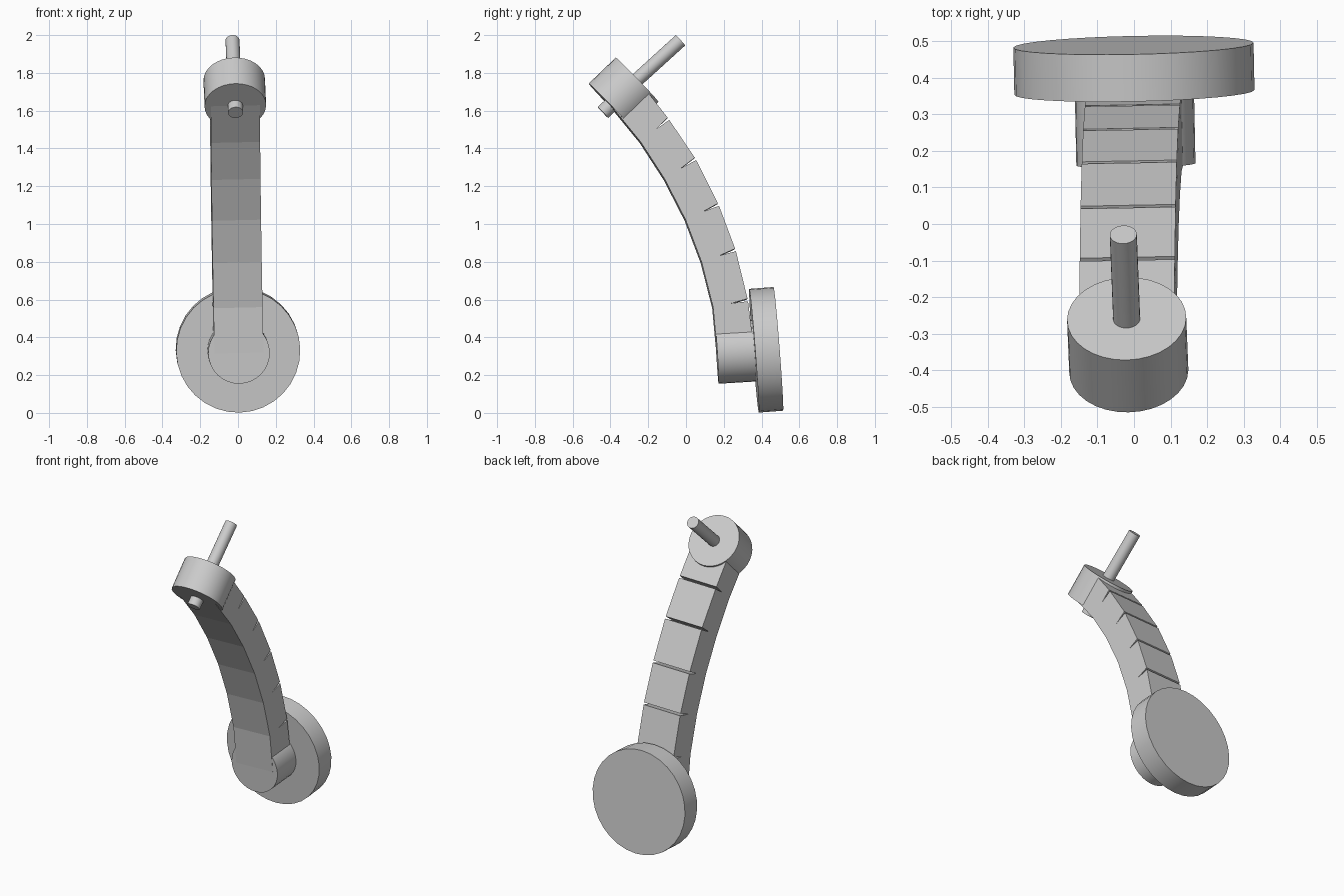
import bpy, bmesh
from mathutils import Matrix, Vector

cube = bpy.data.objects.get("Cube")
if cube:
    bpy.data.objects.remove(cube, do_unlink=True)

grey = bpy.data.materials.new("plain grey")
grey.use_nodes = True
grey.diffuse_color = (0.6, 0.6, 0.6, 1)
grey.node_tree.nodes["Principled BSDF"].inputs["Base Color"].default_value = (0.6, 0.6, 0.6, 1)

# The whole assembly leans very slightly about the centre of the large disc
pivot = Vector((0, 0.42, 0.33))
lean = (Matrix.Translation(pivot) @ Matrix.Rotation(-0.023, 4, 'Y')
        @ Matrix.Rotation(0.019, 4, 'Z') @ Matrix.Translation(-pivot))


def finish(bm, name, smooth):
    bmesh.ops.recalc_face_normals(bm, faces=bm.faces)
    bm.transform(lean)
    mesh = bpy.data.meshes.new(name)
    bm.to_mesh(mesh)
    bm.free()
    mesh.materials.append(grey)
    obj = bpy.data.objects.new(name, mesh)
    bpy.context.collection.objects.link(obj)
    if smooth:
        bpy.ops.object.select_all(action='DESELECT')
        obj.select_set(True)
        bpy.context.view_layer.objects.active = obj
        bpy.ops.object.shade_smooth_by_angle(angle=0.6)


def cylinder(name, start, end, radius, sides=32):
    """Round part between two (y, z) points on the centre plane."""
    a, b = Vector((0, *start)), Vector((0, *end))
    turn = (b - a).to_track_quat('Z', 'Y').to_matrix().to_4x4()
    bm = bmesh.new()
    bmesh.ops.create_cone(bm, cap_ends=True, segments=sides, radius1=radius, radius2=radius,
                          depth=(b - a).length, matrix=Matrix.Translation((a + b) / 2) @ turn)
    finish(bm, name, True)


# Lower end: large disc and hub
cylinder("large_disc", (0.36, 0.329), (0.489, 0.339), 0.3285)
cylinder("lower_hub", (0.163, 0.317), (0.362, 0.329), 0.163)

# Upper end: hub, short peg in front, long rod behind
cylinder("upper_hub", (-0.402, 1.626), (-0.259, 1.764), 0.163)
cylinder("front_peg", (-0.44, 1.59), (-0.39, 1.638), 0.04, 24)
cylinder("back_rod", (-0.27, 1.754), (-0.029, 1.973), 0.037, 24)

# Curved arm: straight segments, with a narrow wedge slot at each bend of the back
front = [(0.163, 0.317), (0.141, 0.557), (0.08, 0.796), (-0.005, 1.02),
         (-0.116, 1.236), (-0.243, 1.432), (-0.402, 1.626)]
back = [(0.358, 0.33), (0.325, 0.595), (0.26, 0.86), (0.17, 1.10),
        (0.048, 1.342), (-0.095, 1.554), (-0.259, 1.764)]
front = [Vector(p) for p in front]
back = [Vector(p) for p in back]
slot, depth, half_width = 0.007, 0.09, 0.13
outline = list(front) + [back[-1]]
for i in range(len(back) - 2, 0, -1):
    above = (back[i + 1] - back[i]).normalized()
    below = (back[i - 1] - back[i]).normalized()
    inward = (front[i] - back[i]).normalized()
    outline += [back[i] + above * slot, back[i] + inward * depth, back[i] + below * slot]
outline.append(back[0])

bm = bmesh.new()
side = bm.faces.new([bm.verts.new((-half_width, p.x, p.y)) for p in outline])
grown = bmesh.ops.extrude_face_region(bm, geom=[side], use_keep_orig=True)
new_verts = [g for g in grown["geom"] if isinstance(g, bmesh.types.BMVert)]
bmesh.ops.translate(bm, verts=new_verts, vec=(2 * half_width, 0, 0))
finish(bm, "curved_arm", False)
